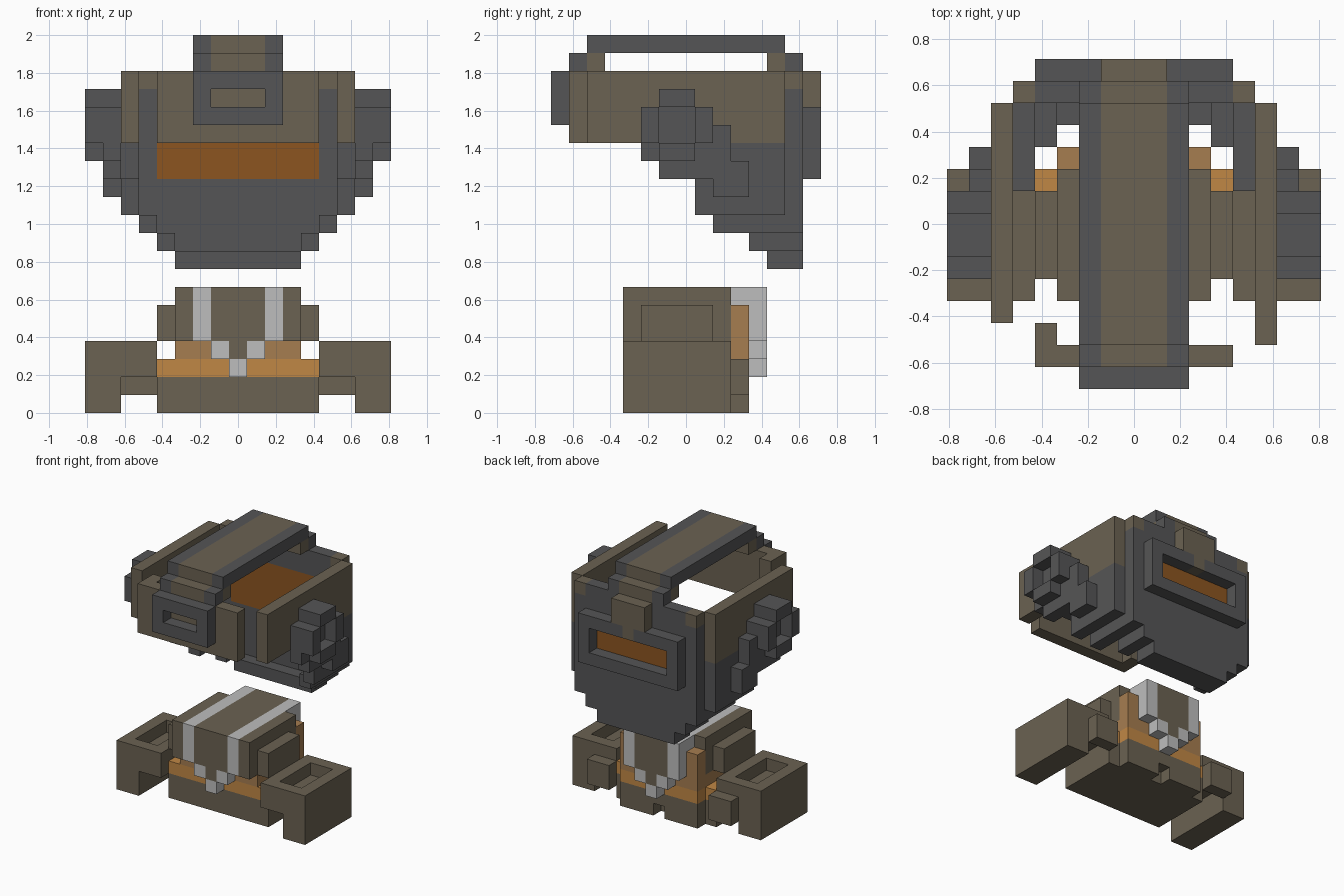
import bpy, bmesh, math
from mathutils import Vector

if "Cube" in bpy.data.objects:
    bpy.data.objects.remove(bpy.data.objects["Cube"])

U = 2 / 21  # size of one cube

# colours, sRGB
COLOURS = {
    "brown": (0x6B, 0x62, 0x52), "dark_grey": (0x55, 0x55, 0x56),
    "light_grey": (0xBE, 0xBE, 0xBE), "orange": (0xC0, 0x87, 0x45),
    "dull_orange": (0xA6, 0x7D, 0x50), "deep_orange": (0x8C, 0x55, 0x20),
}


def linear(c):
    c /= 255
    return c / 12.92 if c < 0.04045 else ((c + 0.055) / 1.055) ** 2.4


mats = {}
for name, rgb in COLOURS.items():
    m = bpy.data.materials.new(name)
    m.diffuse_color = (*[linear(c) for c in rgb], 1)
    m.use_nodes = True
    m.node_tree.nodes["Principled BSDF"].inputs["Base Color"].default_value = m.diffuse_color
    mats[name] = m
ORDER = list(COLOURS)

cells = {}  # (x, y, z) -> (part, colour)


def fill(part, colour, xs, ys, zs, mirror=True):
    """Fill an inclusive range of cubes; colour None removes them."""
    for x in range(xs[0], xs[1] + 1):
        for y in range(ys[0], ys[1] + 1):
            for z in range(zs[0], zs[1] + 1):
                for sx in ((x, -x) if mirror else (x,)):
                    if colour is None:
                        cells.pop((sx, y, z), None)
                    else:
                        cells[(sx, y, z)] = (part, colour)


B, G, L, O, D, I = ORDER

# lower body: base, orange bands
for ys, half in (((-2, 2), 4), ((3, 3), 3)):
    fill("base", B, (0, half), ys, (0, 1))
    fill("base_band", O, (0, half), ys, (2, 2))
fill("base", None, (0, 0), (3, 3), (0, 0))
fill("upper_band", D, (0, 3), (-2, 2), (3, 3))
fill("upper_band", D, (0, 3), (3, 3), (3, 5))

# head block with side pads
fill("head", B, (0, 3), (-3, 2), (4, 6))
fill("head", B, (0, 2), (3, 3), (6, 6))
fill("head", B, (0, 1), (4, 4), (4, 6))
fill("side_pad", B, (4, 4), (-2, 1), (4, 5))

# light straps running over the head and meeting in a point front and back
fill("strap", L, (2, 2), (-3, 4), (6, 6))
for y in (-3, 4):
    fill("strap", L, (2, 2), (y, y), (4, 6))
    fill("strap", L, (1, 1), (y, y), (3, 3))
    fill("head", B, (0, 0), (y, y), (3, 3))
    fill("strap", L, (0, 0), (y, y), (2, 2))

# arms with a tray recess on top and a small rear block
fill("arm", B, (5, 8), (-3, 2), (2, 3))
fill("arm", B, (7, 8), (-3, 2), (0, 1))
fill("arm", None, (6, 7), (-2, 1), (3, 3))
fill("rear_block", B, (5, 6), (3, 3), (1, 2))

# helmet side walls
fill("side_wall", B, (6, 6), (-4, 5), (15, 18))
fill("side_wall", B, (6, 6), (-5, -5), (15, 18), False)
fill("side_wall", G, (6, 6), (0, 5), (13, 14))
fill("side_wall", G, (6, 6), (1, 5), (11, 12))

# stepped lower shell
fill("lower_shell", G, (5, 5), (2, 6), (10, 10))
fill("lower_shell", G, (4, 4), (4, 6), (9, 9))
fill("lower_shell", G, (0, 3), (5, 6), (8, 8))

# rear wall, glowing panel and its frame
fill("rear_wall", G, (0, 4), (6, 6), (9, 18))
fill("rear_wall", G, (5, 5), (6, 6), (10, 17))
fill("rear_wall", B, (5, 5), (6, 6), (18, 18))
fill("rear_panel", I, (0, 4), (6, 6), (13, 16))
fill("rear_frame", G, (0, 4), (7, 7), (13, 16))
fill("rear_frame", None, (0, 3), (7, 7), (14, 15))
fill("rear_badge", B, (0, 1), (7, 7), (17, 18))
fill("rear_badge", B, (0, 0), (7, 7), (16, 16))

# front brow and visor ring
fill("brow", B, (0, 4), (-6, -6), (15, 18))
fill("brow", B, (-4, -4), (-5, -5), (15, 18), False)
fill("visor", G, (0, 2), (-7, -7), (16, 18))
fill("visor", None, (0, 1), (-7, -7), (17, 17))

# top ridge with brown centre
for colour, xs in ((G, (2, 2)), (B, (0, 1))):
    fill("ridge", colour, xs, (-5, 5), (20, 20))
    for y in (-6, 6):
        fill("ridge", colour, xs, (y, y), (19, 19))
for y in (-5, 5):
    fill("ridge_support", B, (0, 2), (y, y), (19, 19))

# ear discs, rings and trailing brackets
fill("ear", G, (7, 7), (-2, 1), (14, 16))
fill("ear", G, (7, 7), (-1, 0), (13, 17))
fill("ear", G, (7, 7), (1, 1), (13, 13))
fill("ear", G, (7, 7), (2, 2), (12, 15))
fill("ear", G, (7, 7), (3, 3), (12, 13))
fill("ear_ring", G, (8, 8), (-1, 0), (14, 17))
fill("ear_ring", G, (8, 8), (-2, 1), (15, 16))
fill("ear_ring", None, (8, 8), (-1, 0), (15, 16))

# build one mesh per part from the exposed cube faces
DIRS = [Vector(d) for d in ((1, 0, 0), (-1, 0, 0), (0, 1, 0),
                            (0, -1, 0), (0, 0, 1), (0, 0, -1))]
for part in sorted({p for p, c in cells.values()}):
    bm = bmesh.new()
    for pos, (p, colour) in cells.items():
        if p != part:
            continue
        centre = Vector(pos) + Vector((0, 0, 0.5))
        for d in DIRS:
            if tuple(int(a + b) for a, b in zip(pos, d)) in cells:
                continue
            u = Vector((d.y, d.z, d.x))
            v = d.cross(u)
            corners = [centre + (d + u * a + v * b) / 2
                       for a, b in ((-1, -1), (1, -1), (1, 1), (-1, 1))]
            f = bm.faces.new([bm.verts.new(c * U) for c in corners])
            f.material_index = ORDER.index(colour)
    bmesh.ops.remove_doubles(bm, verts=bm.verts, dist=U * 0.01)
    bmesh.ops.dissolve_limit(bm, angle_limit=math.radians(1), verts=bm.verts,
                             edges=bm.edges, delimit={'MATERIAL'})
    mesh = bpy.data.meshes.new(part)
    for name in ORDER:
        mesh.materials.append(mats[name])
    bm.to_mesh(mesh)
    bm.free()
    bpy.context.collection.objects.link(bpy.data.objects.new(part, mesh))
